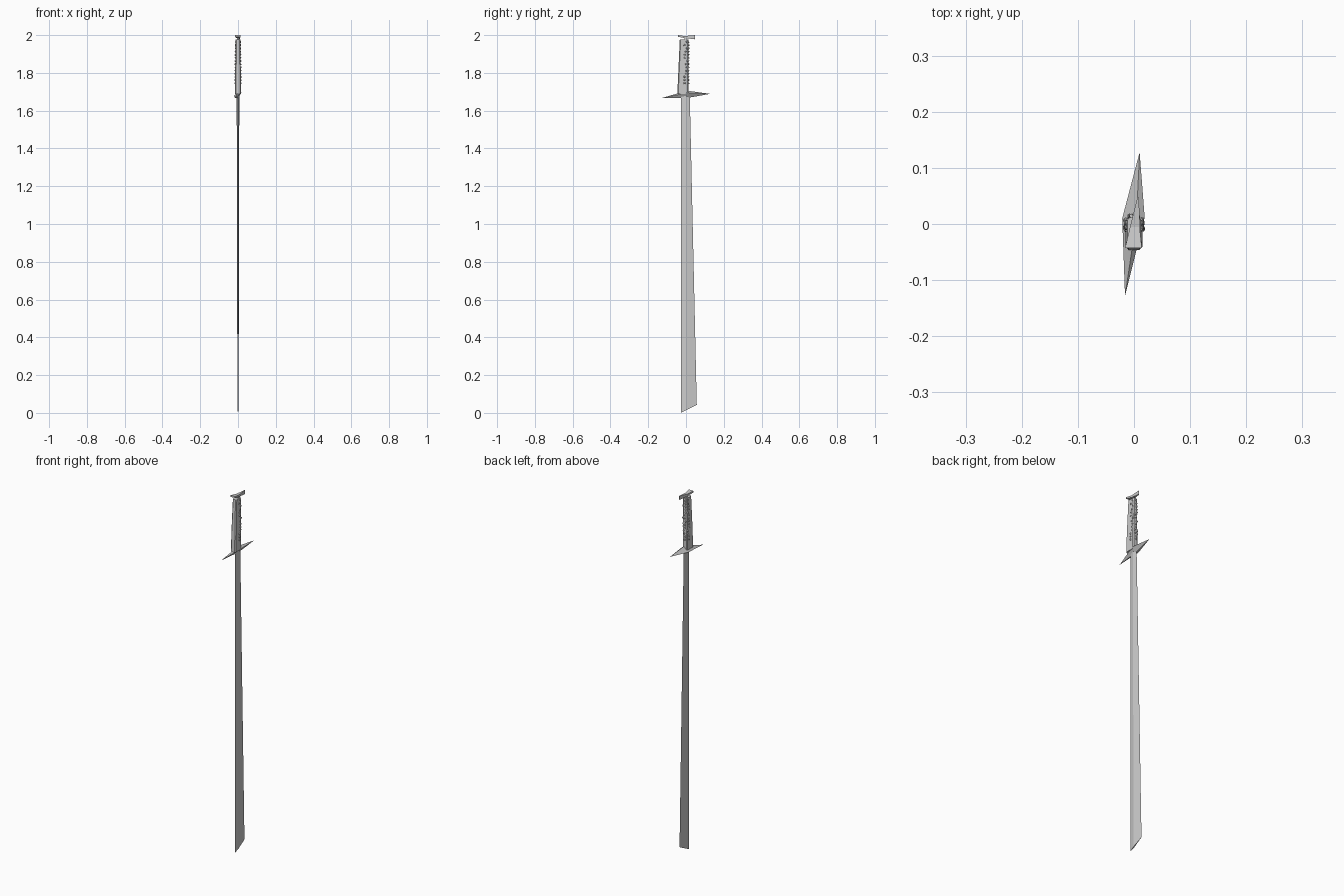
import bpy, random
from mathutils import Vector, Matrix, Euler
import bmesh

if "Cube" in bpy.data.objects:
    bpy.data.objects.remove(bpy.data.objects["Cube"])

random.seed(4)


def make_object(name, bm):
    bmesh.ops.recalc_face_normals(bm, faces=bm.faces)
    mesh = bpy.data.meshes.new(name)
    bm.to_mesh(mesh)
    bm.free()
    obj = bpy.data.objects.new(name, mesh)
    bpy.context.collection.objects.link(obj)
    return obj


def loft(name, sections):
    """Skin closed cross-sections that share one point count."""
    bm = bmesh.new()
    rings = [[bm.verts.new(p) for p in s] for s in sections]
    n = len(rings[0])
    for a, b in zip(rings, rings[1:]):
        for i in range(n):
            j = (i + 1) % n
            bm.faces.new((a[i], a[j], b[j], b[i]))
    bm.faces.new(rings[0])
    bm.faces.new(rings[-1])
    return make_object(name, bm)


# Blade: flattened diamond section, widening toward the slanted end
def blade_section(back, edge, half, z_back, z_edge):
    zr = z_back + (z_edge - z_back) * (0 - back) / (edge - back)
    return [(0, back, z_back), (half, 0, zr), (0, edge, z_edge), (-half, 0, zr)]


loft("blade", [blade_section(-0.027, 0.057, 0.003, 0.005, 0.048),
               blade_section(-0.027, 0.02, 0.007, 1.685, 1.685)])

# Guard: skewed, tilted double pyramid with long points
rim = [(-0.016, -0.128, 1.667), (0.019, 0.012, 1.695),
       (0.010, 0.128, 1.689), (-0.021, 0.010, 1.678)]
bm = bmesh.new()
ring = [bm.verts.new(p) for p in rim]
for tip in ((0.004, 0.005, 1.706), (0.0, 0.005, 1.667)):
    apex = bm.verts.new(tip)
    for i in range(4):
        bm.faces.new((ring[i], ring[(i + 1) % 4], apex))
make_object("guard", bm)


# Grip: tapering core with chamfered corners
def grip_section(z, back, front, half):
    c = 0.005
    return [(half - c, back, z), (half, back + c, z), (half, front - c, z),
            (half - c, front, z), (c - half, front, z), (-half, front - c, z),
            (-half, back + c, z), (c - half, back, z)]


loft("grip", [grip_section(1.688, -0.046, 0.012, 0.015),
              grip_section(1.80, -0.041, 0.012, 0.015),
              grip_section(1.976, -0.033, 0.012, 0.012)])

# Grip wrap: staggered angular studs along the edge and both sides
bm = bmesh.new()
for row in range(14):
    z = 1.745 + row * 0.0168
    half = 0.015 - 0.003 * row / 13
    spots = [(s * half, random.uniform(-0.01, 0.008)) for s in (-1, 1)]
    spots += [(random.uniform(-0.008, 0.008), 0.013)]
    for x, y in spots:
        rot = Euler((random.uniform(-0.6, 0.6), 0.3, random.uniform(-0.5, 0.5)))
        size = Matrix.Diagonal((0.005, 0.006, random.uniform(0.004, 0.007), 1))
        place = Matrix.Translation((x, y, z)) @ rot.to_matrix().to_4x4() @ size
        bmesh.ops.create_icosphere(bm, subdivisions=1, radius=1, matrix=place)
make_object("grip_studs", bm)


# Pommel: twisted wedge, flat and wide at one end, upright at the other
def pommel_section(y, x0, x1, z0, z1):
    return [(x0, y, z0), (x1, y, z0), (x1, y, z1), (x0, y, z1)]


loft("pommel", [pommel_section(-0.043, -0.016, 0.014, 1.991, 2.0),
                pommel_section(-0.005, -0.007, 0.010, 1.984, 1.995),
                pommel_section(0.047, 0.006, 0.009, 1.978, 2.0)])

# Short neck joining grip and pommel
loft("pommel_neck", [[(x, y, z) for x, y in ((-.005, -.008), (.005, -.008),
                                            (.005, .004), (-.005, .004))]
                     for z in (1.97, 1.988)])

# Rest the lowest point on the ground
for obj in bpy.context.collection.objects:
    obj.location.z = -0.005 if obj.name == "blade" else 0
